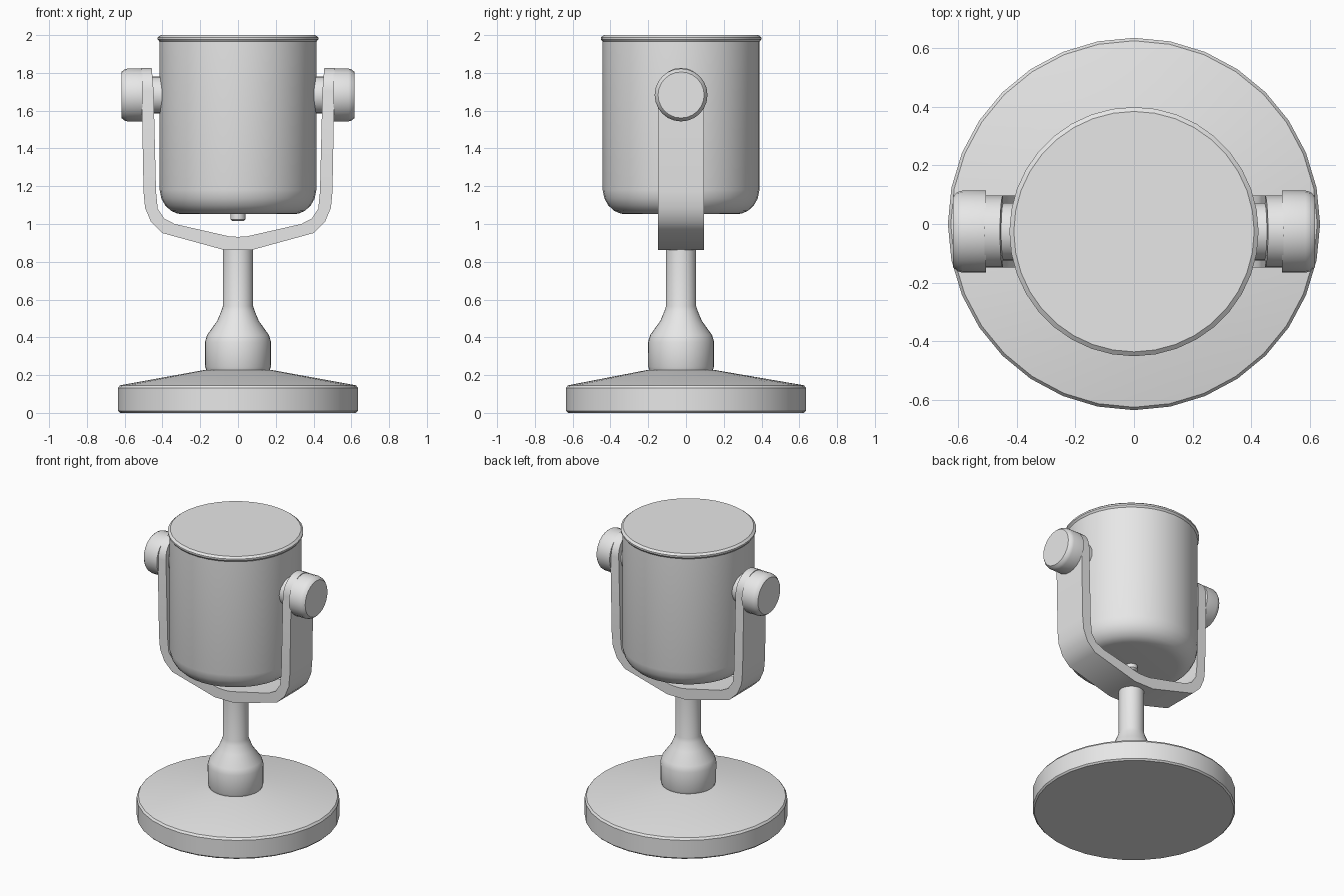
import bpy, bmesh, math
from mathutils import Matrix

if "Cube" in bpy.data.objects:
    bpy.data.objects.remove(bpy.data.objects["Cube"])

CY = -0.026          # depth of the microphone axis
PIVOT_Z = 1.683      # height of the side knobs

grey = bpy.data.materials.new("light grey")
grey.diffuse_color = (0.8, 0.8, 0.8, 1)
grey.use_nodes = True
grey.node_tree.nodes["Principled BSDF"].inputs["Base Color"].default_value = grey.diffuse_color


def finish(name, bm, angle=32):
    bmesh.ops.recalc_face_normals(bm, faces=bm.faces)
    mesh = bpy.data.meshes.new(name)
    bm.to_mesh(mesh)
    bm.free()
    mesh.materials.append(grey)
    ob = bpy.data.objects.new(name, mesh)
    bpy.context.collection.objects.link(ob)
    bpy.ops.object.select_all(action='DESELECT')
    ob.select_set(True)
    bpy.context.view_layer.objects.active = ob
    bpy.ops.object.shade_smooth_by_angle(angle=math.radians(angle))
    return ob


def lathe(name, profile, sides=32, matrix=None):
    """Closed turned solid from (radius, height, y offset) rings."""
    bm = bmesh.new()
    rings = []
    for r, z, y in profile:
        rings.append([bm.verts.new((r * math.cos(2 * math.pi * i / sides),
                                    y + r * math.sin(2 * math.pi * i / sides), z))
                      for i in range(sides)])
    for a, b in zip(rings, rings[1:]):
        for i in range(sides):
            j = (i + 1) % sides
            bm.faces.new((a[i], a[j], b[j], b[i]))
    bm.faces.new(rings[0])
    bm.faces.new(rings[-1])
    if matrix:
        bmesh.ops.transform(bm, matrix=matrix, verts=bm.verts)
    return finish(name, bm)


def centred(profile, y=CY):
    return [(r, z, y) for r, z in profile]


# Weighted base, its sloping top leans to the stem axis
lathe("base", [(.625, 0, 0), (.635, .01, 0), (.635, .132, 0), (.625, .146, 0),
               (.185, .226, CY), (.165, .226, CY)])

# Stem with flared foot
lathe("stem", centred([(.165, .22), (.174, .243), (.175, .375), (.164, .412),
                       (.11, .487), (.088, .54), (.08, .565), (.08, .90)]))

# Microphone body with rim, groove and rounded bottom
lathe("body", centred([(.29, 1.052), (.32, 1.055), (.355, 1.07), (.385, 1.098),
                       (.406, 1.135), (.415, 1.18), (.415, 1.965), (.425, 1.977),
                       (.425, 1.988), (.41, 2.0)]), 36)
lathe("bottom_plug", centred([(.028, 1.015), (.04, 1.025), (.04, 1.06)]), 16)

# Knobs and pivots on both sides
for side, s in (("left", -1), ("right", 1)):
    m = (Matrix.Translation((0, CY, PIVOT_Z))
         @ Matrix.Rotation(s * math.pi / 2, 4, 'Y'))
    lathe(side + "_knob", centred([(.14, .505), (.14, .585), (.135, .602),
                                   (.122, .617)], 0), 24, m)
    lathe(side + "_pivot", centred([(.098, .40), (.098, .47)], 0), 24, m)

# U-shaped yoke: outer x, outer z, inner x, inner z, half width
half = [(.0, .863, .0, .932, .1225), (.075, .863, .045, .934, .1225),
        (.40, .952, .335, 1.0, .1225), (.46, 1.01, .39, 1.028, .1225),
        (.492, 1.085, .425, 1.08, .1225), (.50, 1.17, .434, 1.17, .1225)]
for k in range(7):
    a = math.radians(k * 14)      # rounded ear at the top of each arm
    z = 1.705 + .1225 * math.sin(a)
    half.append((.51, z, .447 + .01 * math.sin(a), z, .1225 * math.cos(a)))
sections = [(-a, b, -c, d, w) for a, b, c, d, w in reversed(half[1:])] + half
bm = bmesh.new()
loops = []
for xo, zo, xi, zi, w in sections:
    loops.append([bm.verts.new(p) for p in ((xo, CY - w, zo), (xo, CY + w, zo),
                                            (xi, CY + w, zi), (xi, CY - w, zi))])
for a, b in zip(loops, loops[1:]):
    for i in range(4):
        j = (i + 1) % 4
        bm.faces.new((a[i], a[j], b[j], b[i]))
bm.faces.new(loops[0])
bm.faces.new(loops[-1])
finish("yoke", bm)
